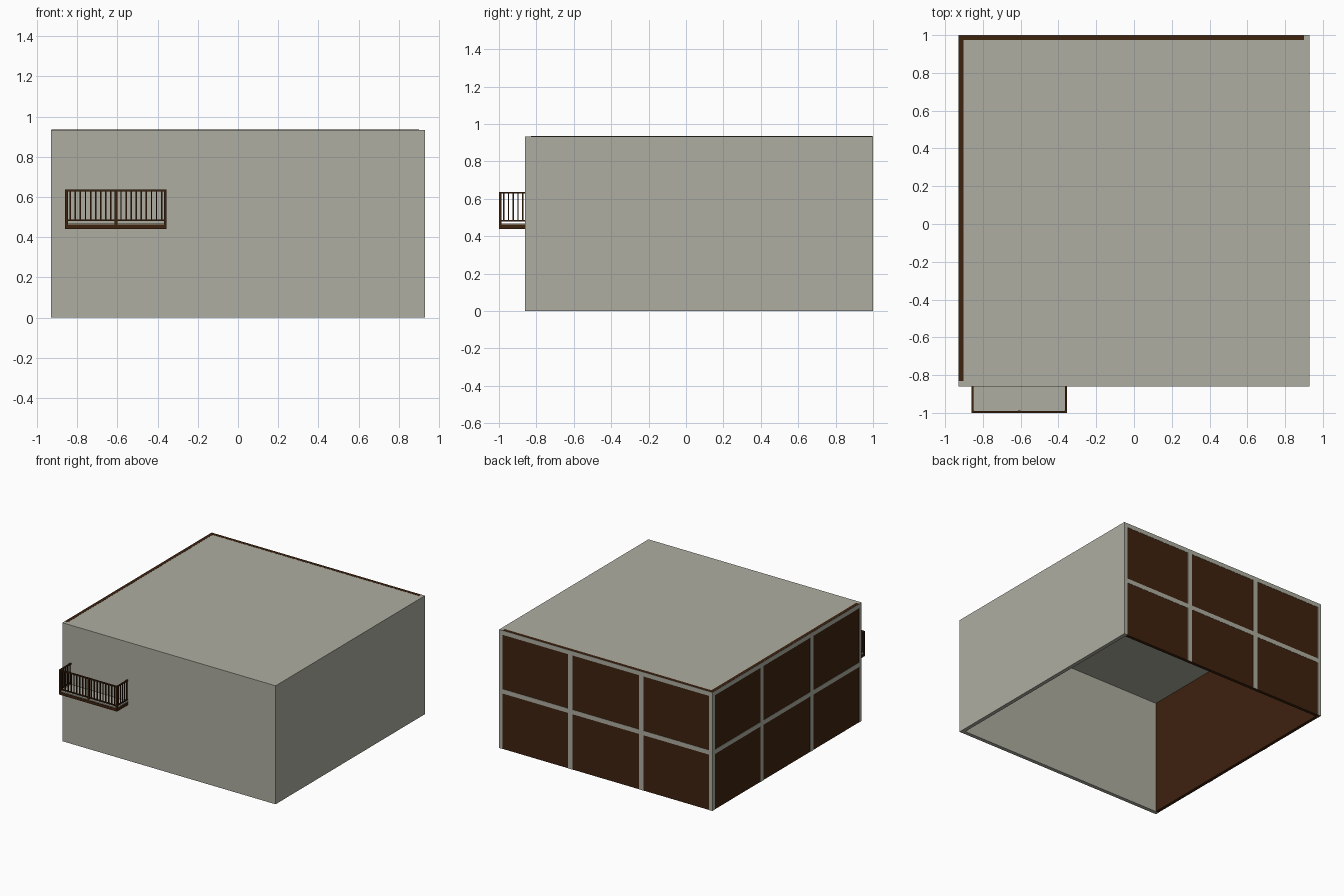
import bpy, bmesh

if "Cube" in bpy.data.objects:
    bpy.data.objects.remove(bpy.data.objects["Cube"])


def material(name, rgb):
    m = bpy.data.materials.new(name)
    m.diffuse_color = (*rgb, 1)
    m.use_nodes = True
    m.node_tree.nodes["Principled BSDF"].inputs["Base Color"].default_value = m.diffuse_color
    return m


PALE = material("pale concrete", (0.42, 0.42, 0.355))
BROWN = material("dark brown", (0.048, 0.016, 0.0045))


def boxes(name, mat, spans):
    """One object made of axis-aligned boxes, each (x0, x1, y0, y1, z0, z1)."""
    bm = bmesh.new()
    for x0, x1, y0, y1, z0, z1 in spans:
        res = bmesh.ops.create_cube(bm, size=1)
        for v in res["verts"]:
            v.co = (x1 if v.co.x > 0 else x0,
                    y1 if v.co.y > 0 else y0,
                    z1 if v.co.z > 0 else z0)
    me = bpy.data.meshes.new(name)
    bm.to_mesh(me)
    bm.free()
    me.materials.append(mat)
    ob = bpy.data.objects.new(name, me)
    bpy.context.collection.objects.link(ob)
    return ob


W, F, B, H = 0.93, -0.86, 1.0, 0.935   # half width, front, back, height
T, P = 0.03, 0.002                     # wall thickness, frame projection

# Shell, open underneath
boxes("roof", PALE, [(-W, W, F, B, H - T, H - 0.001)])
boxes("front_wall", PALE, [(-W, W, F, F + T, 0, H - T)])
boxes("right_wall", PALE, [(W - T, W, F + T, B, 0, H - T)])

# Dark panelled walls, their tops just showing on the roof
boxes("back_panel", BROWN, [(-W + P, W - T, B - T + 0.003, B - P, 0, H)])
boxes("left_panel", BROWN, [(-W + P, -W + T - 0.003, F + T, B - P, 0, H)])


def grid_strips(a, b):
    """Strips of a three by two window grid as (start, end, z0, z1)."""
    s = 0.02
    third = (b - a) / 3
    out = [(a, a + T, 0, H - 0.001), (b - T, b, 0, H - 0.001)]
    out += [(a + third * i - s, a + third * i + s, 0, H - T) for i in (1, 2)]
    out += [(a + T, b - T, H - 0.035, H - 0.001), (a + T, b - T, 0.437, 0.472)]
    return out


# Pale frames on the outside of the panels
boxes("back_frame", PALE, [(a, b, B - P - 0.001, B, z0, z1)
                           for a, b, z0, z1 in grid_strips(-W, W)])
boxes("left_frame", PALE, [(-W, -W + P + 0.001, a, b, z0, z1)
                           for a, b, z0, z1 in grid_strips(F, B)])

# Balcony floor
X0, X1, Y0 = -0.86, -0.355, -1.0
boxes("balcony_slab", BROWN, [(X0, X1, Y0, F, 0.44, 0.462)])
boxes("balcony_deck", PALE, [(X0 + 0.004, X1 - 0.004, Y0 + 0.004, F, 0.462, 0.468)])

# Balcony rails, top and bottom, on three sides
R = 0.011
rails = []
for z0, z1 in ((0.48, 0.487), (0.628, 0.637)):
    rails += [(X0, X1, Y0, Y0 + R, z0, z1),
              (X0, X0 + R, Y0 + R, F, z0, z1),
              (X1 - R, X1, Y0 + R, F, z0, z1)]
boxes("balcony_rails", BROWN, rails)

# Balcony posts
mid = (X0 + X1) / 2
posts = [(x, x + 0.013, Y0, Y0 + 0.013, 0.462, 0.637)
         for x in (X0, mid - 0.0065, X1 - 0.013)]
boxes("balcony_posts", BROWN, posts)

# Balusters
b = 0.007
balusters = []
for i in range(1, 20):
    x = X0 + (X1 - X0) * i / 20
    balusters.append((x - b / 2, x + b / 2, Y0 + 0.002, Y0 + 0.002 + b, 0.487, 0.628))
for i in range(1, 6):
    y = Y0 + (F - Y0) * i / 5.5
    for x in (X0 + 0.002, X1 - 0.002 - b):
        balusters.append((x, x + b, y - b / 2, y + b / 2, 0.487, 0.628))
boxes("balcony_balusters", BROWN, balusters)
